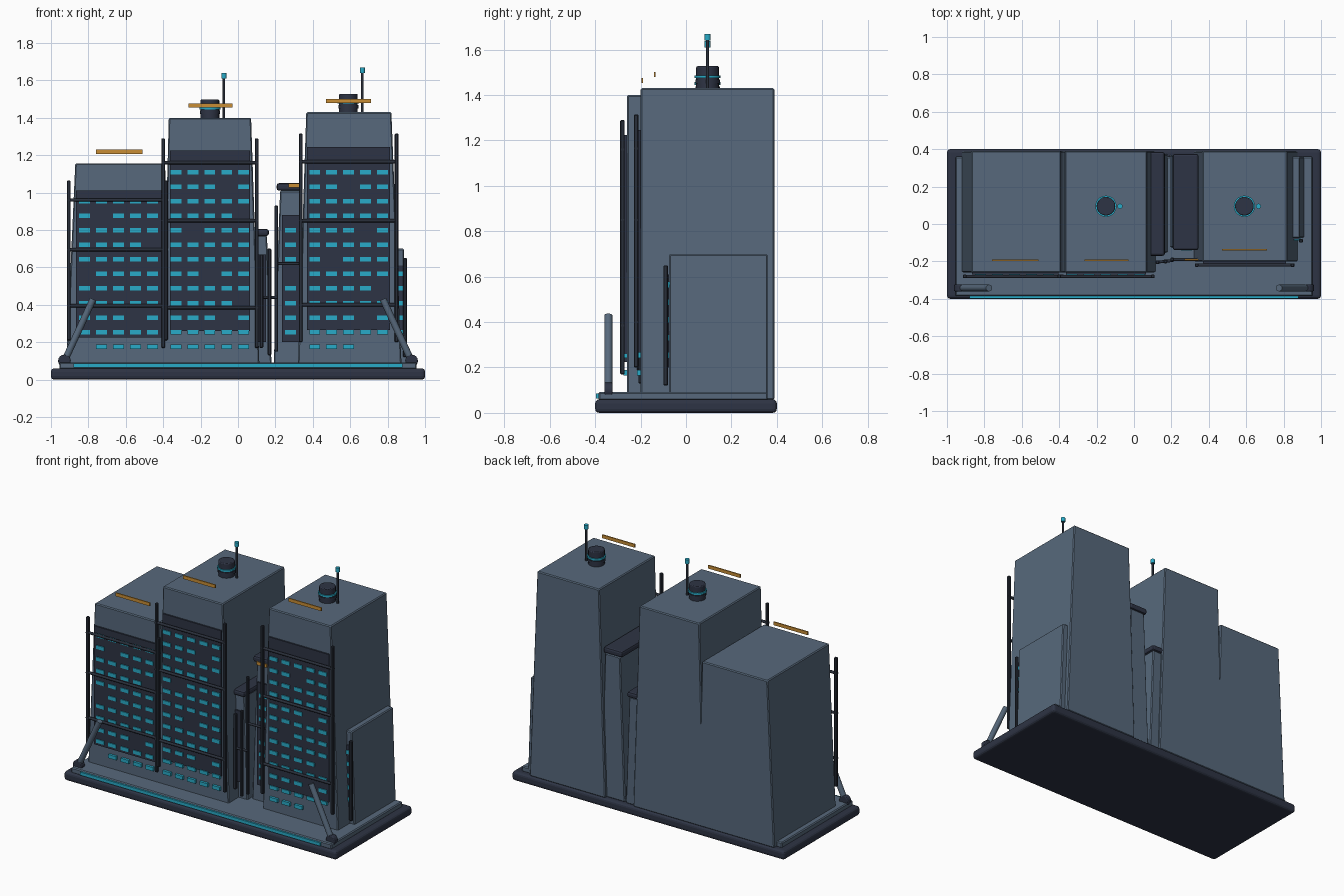
import bpy, bmesh, math
from mathutils import Vector

if "Cube" in bpy.data.objects:
    bpy.data.objects.remove(bpy.data.objects["Cube"])


def material(name, rgb):
    m = bpy.data.materials.new(name)
    m.diffuse_color = (*rgb, 1)
    m.use_nodes = True
    m.node_tree.nodes["Principled BSDF"].inputs["Base Color"].default_value = m.diffuse_color
    return m


WALL = material("slate_wall", (0.095, 0.140, 0.200))
DARK = material("dark_navy", (0.027, 0.034, 0.058))
PIPE = material("dark_steel", (0.022, 0.028, 0.042))
CYAN = material("cyan_glow", (0.022, 0.41, 0.58))
AMBER = material("amber_sign", (0.58, 0.27, 0.035))


def finish(name, bm, mat, bevel=0.0, segments=1, smooth=False):
    bmesh.ops.recalc_face_normals(bm, faces=bm.faces)
    me = bpy.data.meshes.new(name)
    bm.to_mesh(me)
    bm.free()
    ob = bpy.data.objects.new(name, me)
    bpy.context.collection.objects.link(ob)
    me.materials.append(mat)
    if bevel:
        mod = ob.modifiers.new("Bevel", "BEVEL")
        mod.width, mod.segments = bevel, segments
    if smooth:
        bpy.ops.object.select_all(action='DESELECT')
        ob.select_set(True)
        bpy.context.view_layer.objects.active = ob
        bpy.ops.object.shade_smooth_by_angle(angle=math.radians(40))
    return ob


def add_box(bm, x0, x1, y0, y1, z0, z1, left=0.0, right=0.0):
    """Box whose base is wider than its top by left / right."""
    new = bmesh.ops.create_cube(bm, size=1)["verts"]
    for v in new:
        top = v.co.z > 0
        x = x1 + (0 if top else right) if v.co.x > 0 else x0 - (0 if top else left)
        v.co = (x, y1 if v.co.y > 0 else y0, z1 if top else z0)


def box(name, mat, *dims, left=0.0, right=0.0, bevel=0.0, segments=1):
    bm = bmesh.new()
    add_box(bm, *dims, left=left, right=right)
    return finish(name, bm, mat, bevel, segments)


def rod(name, mat, a, b, r, sides=16, bevel=0.0):
    a, b = Vector(a), Vector(b)
    bm = bmesh.new()
    bmesh.ops.create_cone(bm, cap_ends=True, segments=sides, radius1=r, radius2=r,
                          depth=(b - a).length)
    rot = (b - a).to_track_quat('Z', 'Y')
    for v in bm.verts:
        v.co = rot @ v.co + (a + b) / 2
    return finish(name, bm, mat, bevel, 2, smooth=True)


# Base slab, deck and light strip
box("base_slab", DARK, -1, 1, -0.4, 0.4, 0, 0.06, bevel=0.018, segments=3)
box("deck", WALL, -0.955, 0.955, -0.385, 0.36, 0.055, 0.092, bevel=0.006)
box("front_light_strip", CYAN, -0.88, 0.88, -0.397, -0.38, 0.064, 0.085)

# Tapered tower bodies: x0, x1, y0, y1, top, left flare, right flare
TOWERS = {
    "left_tower": (-0.87, -0.39, -0.26, 0.39, 1.155, 0.05, 0.03),
    "middle_tower": (-0.37, 0.07, -0.26, 0.39, 1.40, 0.035, 0.045),
    "right_tower": (0.365, 0.82, -0.20, 0.39, 1.43, 0.045, 0.055),
    "narrow_tower": (0.225, 0.335, -0.125, 0.37, 1.01, 0.035, 0.03),
    "slim_tower": (0.06, 0.155, -0.155, 0.375, 0.77, 0.0, 0.025),
    "side_annex": (0.70, 0.887, -0.075, 0.36, 0.70, 0.0, 0.022),
}
for name, (x0, x1, y0, y1, top, fl, fr) in TOWERS.items():
    box(name, WALL, x0, x1, y0, y1, 0.058, top, left=fl, right=fr, bevel=0.006)

# Overhanging roof slabs on the two small towers
box("narrow_roof_slab", DARK, 0.207, 0.345, -0.14, 0.375, 1.01, 1.05, bevel=0.012, segments=2)
box("slim_roof_slab", DARK, 0.07, 0.165, -0.17, 0.385, 0.768, 0.805, bevel=0.012, segments=2)

# Dark facade panels
box("left_facade", DARK, -0.866, -0.405, -0.27, -0.255, 0.225, 1.01)
box("middle_facade", DARK, -0.363, 0.065, -0.27, -0.255, 0.26, 1.225)
box("right_facade", DARK, 0.37, 0.813, -0.21, -0.195, 0.265, 1.245)
box("narrow_facade", DARK, 0.235, 0.325, -0.135, -0.12, 0.2, 0.88)
box("slim_facade", DARK, 0.075, 0.15, -0.165, -0.15, 0.2, 0.67)
box("annex_facade", DARK, 0.80, 0.885, -0.083, -0.07, 0.2, 0.61)


# Window grids, with a few unlit gaps given as (row, column)
def windows(name, x, cols, y, rows, gaps=()):
    bm = bmesh.new()
    for r in rows:
        for c in range(cols):
            if (r, c) not in gaps:
                cx, cz = x + 0.0905 * c, 0.176 + 0.0778 * r
                add_box(bm, cx - 0.029, cx + 0.029, y - 0.016, y + 0.002,
                        cz - 0.012, cz + 0.012)
    finish(name, bm, CYAN)


windows("left_windows", -0.82, 5, -0.26, range(11),
        {(0, 0), (9, 1), (7, 4), (2, 3), (5, 0)})
windows("middle_windows", -0.332, 5, -0.26, range(13),
        {(2, 3), (11, 3), (8, 1), (9, 4), (5, 2), (3, 4)})
windows("right_windows", 0.41, 5, -0.20, range(13),
        {(0, 3), (0, 4), (11, 2), (8, 3), (6, 1), (2, 3), (4, 4)})
windows("narrow_windows", 0.28, 1, -0.125, range(1, 9), {(5, 0)})
windows("annex_windows", 0.86, 1, -0.073, range(1, 6))


# Scaffold posts and cross rails
def post(name, x, y, z0, z1, w=0.010):
    box(name, PIPE, x - w, x + w, y - w, y + w, z0, z1, bevel=0.004)


def frame(name, x0, x1, y, z0, z1, rails):
    for i, x in enumerate((x0, x1)):
        post(f"{name}_post_{i}", x, y, z0, z1)
    for i, z in enumerate(rails):
        rod(f"{name}_rail_{i}", PIPE, (x0 - 0.01, y, z), (x1 + 0.01, y, z), 0.009, 10)


frame("left_frame", -0.905, -0.385, -0.28, 0.21, 1.065, (0.395, 0.695, 0.96))
frame("middle_frame", -0.40, 0.10, -0.28, 0.17, 1.29, (0.385, 0.85, 1.16))
frame("right_frame", 0.335, 0.848, -0.22, 0.20, 1.315, (0.40, 0.85, 1.165))
post("narrow_post", 0.205, -0.19, 0.15, 0.93)
post("slim_post_left", 0.125, -0.205, 0.17, 0.67)
post("slim_post_right", 0.168, -0.20, 0.13, 0.70)
post("annex_post", 0.893, -0.09, 0.12, 0.65)
rod("narrow_rail", PIPE, (0.2, -0.19, 0.62), (0.345, -0.19, 0.62), 0.008, 10)
rod("slim_rail", PIPE, (0.115, -0.205, 0.44), (0.21, -0.195, 0.44), 0.008, 10)

# Slanted corner braces with round feet
for s, side in ((-1, "left"), (1, "right")):
    rod(f"{side}_brace", WALL, (s * 0.925, -0.342, 0.105), (s * 0.775, -0.342, 0.43), 0.018)
    rod(f"{side}_brace_foot", DARK, (s * 0.928, -0.36, 0.10), (s * 0.928, -0.324, 0.10),
        0.034, 16, bevel=0.005)

# Roof tanks with glowing bands, and antennas
for name, x, z in (("middle", -0.15, 1.40), ("right", 0.59, 1.43)):
    rod(f"{name}_tank", DARK, (x, 0.095, z - 0.005), (x, 0.095, z + 0.097), 0.05, 20, bevel=0.005)
    rod(f"{name}_tank_band", CYAN, (x, 0.095, z + 0.045), (x, 0.095, z + 0.057), 0.057, 20)
    rod(f"{name}_tank_rim", DARK, (x, 0.095, z + 0.02), (x, 0.095, z + 0.038), 0.054, 20)
    rod(f"{name}_antenna", PIPE, (x + 0.075, 0.095, z - 0.005), (x + 0.075, 0.095, z + 0.215), 0.007, 10)
    rod(f"{name}_antenna_tip", CYAN, (x + 0.075, 0.095, z + 0.21), (x + 0.075, 0.095, z + 0.238), 0.014, 12)

# Amber sign bars hovering above the roofs
for name, x0, x1, y, z in (("left", -0.76, -0.51, -0.193, 1.218),
                           ("middle", -0.265, -0.03, -0.193, 1.465),
                           ("right", 0.47, 0.71, -0.138, 1.49),
                           ("narrow", 0.27, 0.345, -0.19, 1.037)):
    box(f"{name}_sign", AMBER, x0, x1, y - 0.004, y + 0.004, z - 0.011, z + 0.011)
